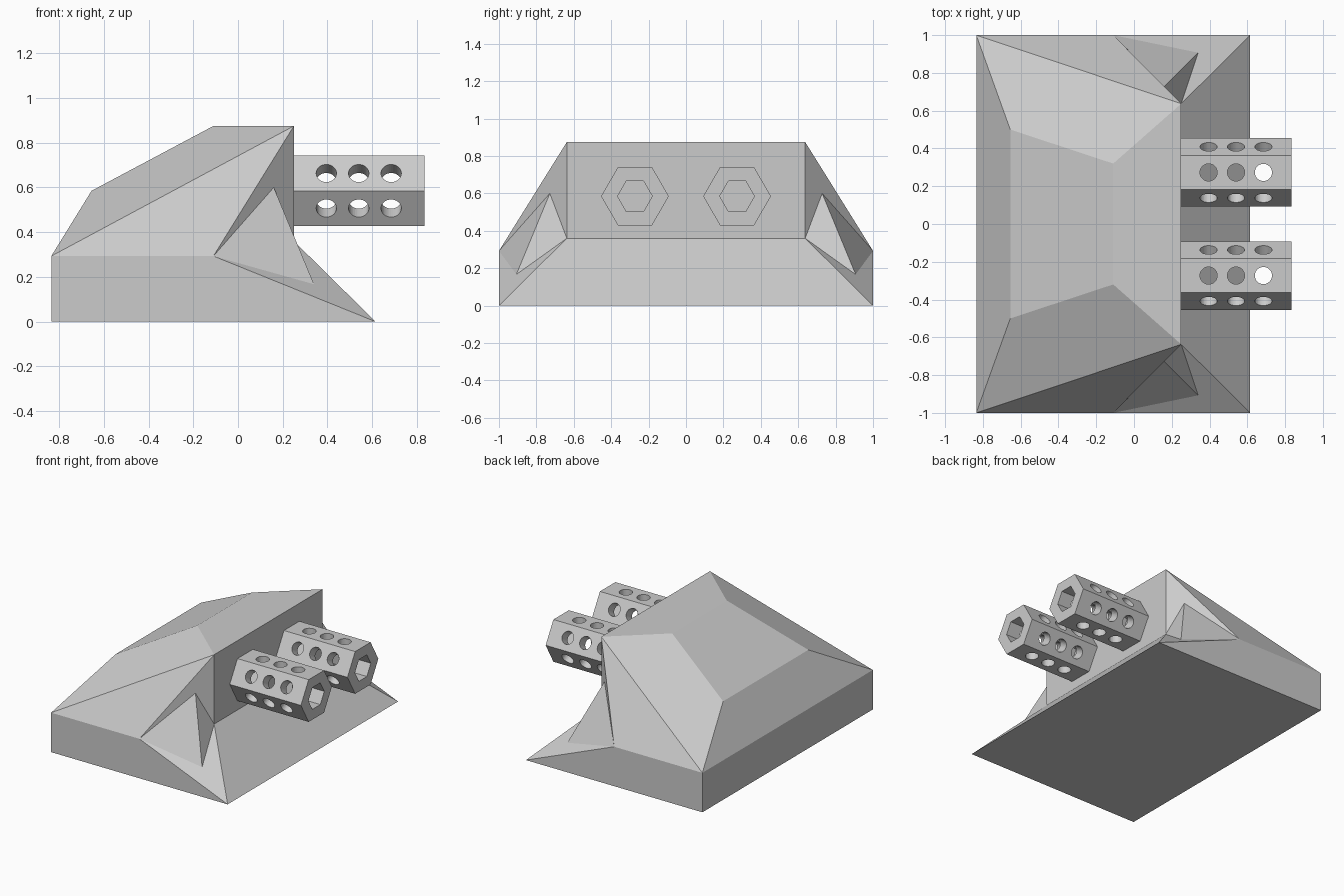
import bpy, bmesh, math
from mathutils import Matrix, Vector

if "Cube" in bpy.data.objects:
    bpy.data.objects.remove(bpy.data.objects["Cube"])


def finish(bm, name):
    bmesh.ops.recalc_face_normals(bm, faces=bm.faces)
    me = bpy.data.meshes.new(name)
    bm.to_mesh(me)
    bm.free()
    ob = bpy.data.objects.new(name, me)
    bpy.context.collection.objects.link(ob)
    return ob


# Hull: key points of one side, mirrored across y
points = {
    "rear_low": (-0.835, 1, 0), "rear": (-0.835, 1, 0.293),
    "toe": (0.615, 1, 0), "mid": (-0.11, 1, 0.293),
    "slope": (-0.655, 0.5, 0.585), "roof": (-0.11, 0.32, 0.875),
    "brow": (0.25, 0.637, 0.875), "sill": (0.25, 0.637, 0.36),
    "fin_top": (0.16, 0.728, 0.6), "fin_tip": (0.34, 0.907, 0.167),
}
side_faces = ["rear_low toe mid rear", "rear slope roof brow", "rear brow mid",
              "mid brow sill fin_top", "mid toe sill fin_tip",
              "mid fin_top fin_tip", "fin_top sill fin_tip"]
strip = "rear_low rear slope roof brow sill toe rear_low".split()

bm = bmesh.new()
sides = [{k: bm.verts.new((x, y * s, z)) for k, (x, y, z) in points.items()}
         for s in (1, -1)]
for side in sides:
    for f in side_faces:
        bm.faces.new([side[k] for k in f.split()])
for a, b in zip(strip, strip[1:]):
    bm.faces.new((sides[0][a], sides[0][b], sides[1][b], sides[1][a]))
finish(bm, "hull")

# Barrels: hexagonal tubes along x with three holes in each flat
X0, X1, Z = 0.25, 0.835, 0.585
R_OUT, R_IN, R_HOLE = 0.181, 0.093, 0.0455


def hex_ring(bm, x, r, cy):
    return [bm.verts.new((x, cy + r * math.cos(k * math.pi / 3),
                          Z + r * math.sin(k * math.pi / 3))) for k in range(6)]


def barrel(name, cy):
    bm = bmesh.new()
    rings = [hex_ring(bm, x, r, cy) for x, r in
             ((X0, R_OUT), (X1, R_OUT), (X1, R_IN), (X0, R_IN))]
    for i in range(4):
        a, b = rings[i], rings[(i + 1) % 4]
        for k in range(6):
            n = (k + 1) % 6
            bm.faces.new((a[k], a[n], b[n], b[k]))
    tube = finish(bm, name)

    # Hole cutters, one short pin per flat and position
    bm = bmesh.new()
    r0, r1 = 0.0797, 0.2
    for k in range(6):
        turn = Matrix.Rotation(math.radians(60 * k), 4, 'X')
        for x in (0.395, 0.54, 0.685):
            m = (Matrix.Translation(Vector((x, cy, Z))) @ turn
                 @ Matrix.Translation(Vector((0, 0, (r0 + r1) / 2))))
            bmesh.ops.create_cone(bm, cap_ends=True, segments=32, radius1=R_HOLE,
                                  radius2=R_HOLE, depth=r1 - r0, matrix=m)
    cutter = finish(bm, name + "_hole_cutter")
    cutter.hide_render = True
    mod = tube.modifiers.new("holes", 'BOOLEAN')
    mod.operation, mod.solver, mod.object = 'DIFFERENCE', 'EXACT', cutter
    bpy.context.view_layer.objects.active = tube
    bpy.ops.object.modifier_apply(modifier=mod.name)
    bpy.data.objects.remove(cutter)


barrel("left_barrel", 0.273)
barrel("right_barrel", -0.273)
